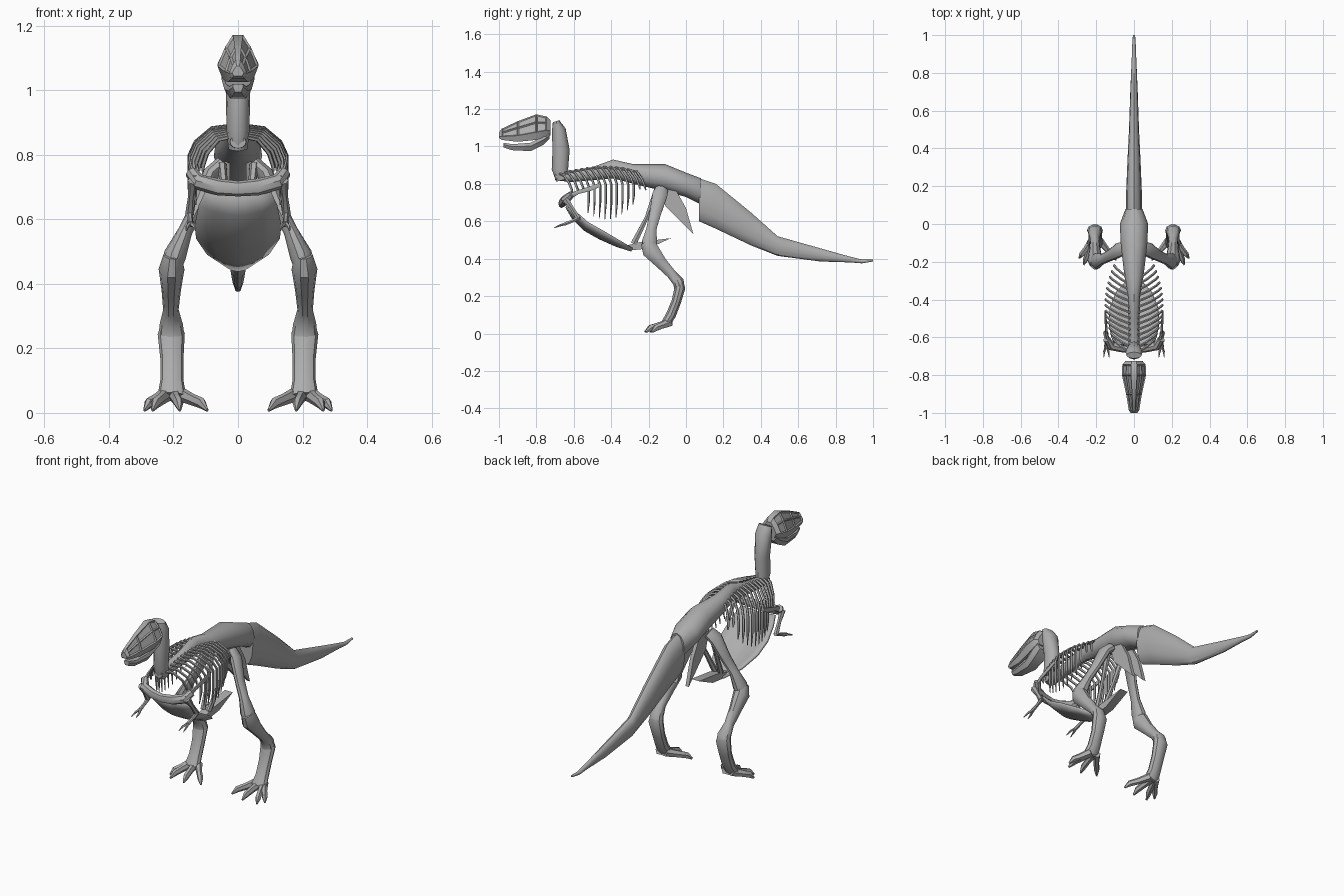
import bpy, bmesh, math
from mathutils import Vector

old = bpy.data.objects.get("Cube")
if old:
    bpy.data.objects.remove(old, do_unlink=True)

bone = bpy.data.materials.new("bone_grey")
bone.use_nodes = True
bone.diffuse_color = (0.42, 0.42, 0.42, 1)
bone.node_tree.nodes["Principled BSDF"].inputs["Base Color"].default_value = bone.diffuse_color
parts = []


def finish(name, bm, mirror=False):
    bmesh.ops.recalc_face_normals(bm, faces=bm.faces)
    mesh = bpy.data.meshes.new(name)
    bm.to_mesh(mesh)
    bm.free()
    mesh.materials.append(bone)
    obj = bpy.data.objects.new(name, mesh)
    bpy.context.collection.objects.link(obj)
    if mirror:
        obj.modifiers.new("mirror", 'MIRROR')
    parts.append(obj)
    return obj


def skin(bm, rings):
    """Bridge rings of points and cap both ends."""
    loops = [[bm.verts.new(p) for p in ring] for ring in rings]
    n = len(loops[0])
    for a, b in zip(loops, loops[1:]):
        for i in range(n):
            j = (i + 1) % n
            bm.faces.new((a[i], a[j], b[j], b[i]))
    bm.faces.new(loops[0])
    bm.faces.new(loops[-1])


def tube(bm, points, sides=8, ref=(1, 0, 0)):
    """Sweep ellipses along x, y, z, width radius, depth radius."""
    centres = [Vector(p[:3]) for p in points]
    rings = []
    for k, (c, p) in enumerate(zip(centres, points)):
        t = (centres[min(k + 1, len(points) - 1)] - centres[max(k - 1, 0)]).normalized()
        side = Vector(ref)
        side = (side - t * side.dot(t)).normalized()
        up = t.cross(side)
        angles = [math.tau * i / sides for i in range(sides)]
        rings.append([c + side * p[3] * math.cos(a) + up * p[4] * math.sin(a) for a in angles])
    skin(bm, rings)


def limb(name, points, sides=8, ref=(1, 0, 0), mirror=True):
    bm = bmesh.new()
    tube(bm, points, sides, ref)
    return finish(name, bm, mirror)


def hull(name, stations, outline):
    """Loft an outline along y; stations are y, bottom, top, half width."""
    bm = bmesh.new()
    skin(bm, [[(u * w, y, lo + v * (hi - lo)) for u, v in outline]
              for y, lo, hi, w in stations])
    return finish(name, bm)


def plate(name, corners, x, thick):
    """Flat yz outline extruded along x on both sides."""
    bm = bmesh.new()
    skin(bm, [[(x + d, y, z) for y, z in corners] for d in (-thick, thick)])
    return finish(name, bm, True)


oval = [(math.cos(math.tau * i / 12), 0.5 + 0.5 * math.sin(math.tau * i / 12)) for i in range(12)]

# Spine, hips and tail
hull("spine_and_hips", [(-.70, .82, .86, .025), (-.62, .81, .87, .03), (-.50, .82, .89, .03),
     (-.39, .83, .93, .032), (-.28, .80, .905, .05), (-.11, .76, .905, .07),
     (0, .73, .86, .075), (.08, .69, .83, .045)], oval)
hull("tail", [(.07, .60, .83, .042), (.16, .56, .80, .042), (.35, .47, .645, .034),
     (.49, .415, .52, .027), (.72, .385, .455, .019), (.88, .38, .41, .012),
     (.94, .375, .395, .010), (1, .385, .395, .006)], oval)

# Neck
limb("neck", [(0, -.695, 1.135, .04, .018), (0, -.68, 1.09, .045, .037), (0, -.668, .98, .037, .046),
     (0, -.674, .88, .036, .044), (0, -.66, .82, .03, .035)], 12, mirror=False)

# Skull and jaw
skull_outline = [(.25, 1), (.65, .7), (1, .3), (.75, 0), (-.75, 0), (-1, .3), (-.65, .7), (-.25, 1)]
skull = hull("skull", [(-1, 1.045, 1.075, .018), (-.985, 1.035, 1.095, .028), (-.90, 1.025, 1.135, .042),
     (-.80, 1.035, 1.172, .064), (-.745, 1.055, 1.16, .062), (-.725, 1.06, 1.14, .045)], skull_outline)
# Sunken openings on the cheeks
bm = bmesh.new()
bm.from_mesh(skull.data)
cheeks = [f for f in bm.faces if abs(f.normal.x) > .5 and f.normal.z > .1
          and -.95 < f.calc_center_median().y < -.75]
bmesh.ops.inset_individual(bm, faces=cheeks, thickness=.008, depth=-.006)
bm.to_mesh(skull.data)
bm.free()
jaw_outline = [(.9, 1), (1, .6), (.6, 0), (-.6, 0), (-1, .6), (-.9, 1)]
hull("lower_jaw", [(-.975, .995, 1.02, .016), (-.93, .98, 1.012, .03), (-.83, .975, 1.02, .042),
     (-.76, 1.01, 1.055, .052), (-.73, 1.04, 1.075, .045)], jaw_outline)

# Ribs
bm = bmesh.new()
count = 14
for i in range(count):
    f = i / (count - 1)
    y = -.68 + .39 * f
    bulge = .085 + .065 * math.sin(math.pi * (.12 + .78 * f))
    top = .855 + .035 * math.sin(math.pi * f * .8)
    end = .76 - .15 * math.sin(math.pi * min(1, f * 1.05)) ** .7
    r = .007
    path = [(.02, y, top, r, r), (bulge * .55, y + .025, top - .008, r, r),
            (bulge * .88, y + .055, top - .05, r, r), (bulge, y + .07, top - .09, r, r)]
    if 2 < i < count - 2:
        path += [(bulge, y + .07, (top + end) / 2 - .05, r, r), (bulge * .95, y + .066, end, .002, .002)]
    else:
        path += [(bulge, y + .075, top - .11, .003, .003)]
    tube(bm, path, 5, (0, 1, 0))
finish("ribs", bm, True)

# Belly breastplate, a keeled thin shell
bm = bmesh.new()
rows = []
for y, z, w, lift in [(-.635, .68, .10, .01), (-.60, .62, .118, .03), (-.54, .56, .128, .035),
                      (-.46, .515, .125, .035), (-.37, .475, .09, .025), (-.29, .45, .025, .008)]:
    rows.append([bm.verts.new((w * u, y + lift * .5 * u * u, z + lift * u * u))
                 for u in (-1, -.6, -.2, 0, .2, .6, 1)])
for a, b in zip(rows, rows[1:]):
    for i in range(len(a) - 1):
        bm.faces.new((a[i], a[i + 1], b[i + 1], b[i]))
shell = finish("breastplate", bm)
solid = shell.modifiers.new("thickness", 'SOLIDIFY')
solid.thickness = .012

# Shoulder girdle and shoulder blades
limb("shoulder_girdle", [(-.145, -.61, .745, .018, .02), (-.12, -.645, .715, .025, .025),
     (-.06, -.66, .70, .02, .026), (0, -.665, .695, .018, .024), (.06, -.66, .70, .02, .026),
     (.12, -.645, .715, .025, .025), (.145, -.61, .745, .018, .02)], 8, (0, 1, 0), False)
limb("shoulder_blade", [(.13, -.645, .72, .012, .02), (.145, -.58, .755, .007, .012),
     (.15, -.51, .775, .006, .014), (.152, -.46, .795, .004, .012)], 6)

# Arms and two-fingered hands
limb("upper_arm", [(.14, -.645, .72, .016, .02), (.145, -.61, .67, .010, .012),
     (.15, -.575, .615, .014, .015)], 6)
limb("forearm", [(.15, -.57, .62, .012, .013), (.148, -.61, .60, .008, .009),
     (.147, -.65, .585, .011, .010)], 6)
for side, dx in (("outer", .01), ("inner", -.012)):
    limb(side + "_finger", [(.147, -.64, .588, .007, .008), (.147 + dx, -.675, .578, .006, .006),
         (.147 + dx * 1.3, -.705, .565, .002, .002)], 5)

# Hip bones
limb("pubis", [(.05, -.15, .77, .014, .024), (.035, -.21, .62, .010, .012),
     (.018, -.28, .48, .012, .018)], 6)
plate("pubic_boot", [(-.34, .465), (-.24, .49), (-.08, .51), (-.20, .455), (-.29, .445)], .012, .012)
plate("ischium", [(-.14, .78), (-.05, .76), (0, .67), (.04, .53), (-.11, .68)], .035, .010)

# Legs
limb("thigh", [(.05, -.13, .77, .025, .035), (.085, -.14, .74, .026, .042), (.125, -.165, .64, .022, .032),
     (.165, -.185, .56, .023, .028), (.195, -.195, .49, .035, .042), (.205, -.195, .45, .030, .035)], 10)
limb("shin", [(.203, -.21, .49, .028, .035), (.206, -.19, .445, .040, .048), (.207, -.135, .38, .030, .034),
     (.208, -.08, .32, .024, .027), (.207, -.04, .275, .036, .032), (.206, -.035, .24, .040, .030)], 10)
limb("instep", [(.207, -.035, .28, .030, .022), (.207, -.032, .245, .042, .030),
     (.205, -.052, .17, .036, .027), (.205, -.08, .10, .036, .028),
     (.205, -.11, .05, .045, .026)], 10)

# Toes with claws
for name, x, y in (("inner", .095, -.19), ("middle", .180, -.22), ("outer", .265, -.215), ("side", .29, -.18)):
    bx = .205 + (x - .205) * .2
    mid, knuckle = bx + (x - bx) * .45, bx + (x - bx) * .8
    limb(name + "_toe", [(bx, -.085, .06, .020, .024), (mid, -.09 + (y + .09) * .45, .042, .015, .019),
         (knuckle, -.09 + (y + .09) * .78, .030, .015, .018), (x, y, .008, .004, .006)], 6)

# Smooth shading with kept creases
bpy.ops.object.select_all(action='DESELECT')
for obj in parts:
    obj.select_set(True)
bpy.context.view_layer.objects.active = parts[0]
bpy.ops.object.shade_smooth_by_angle(angle=math.radians(35))
